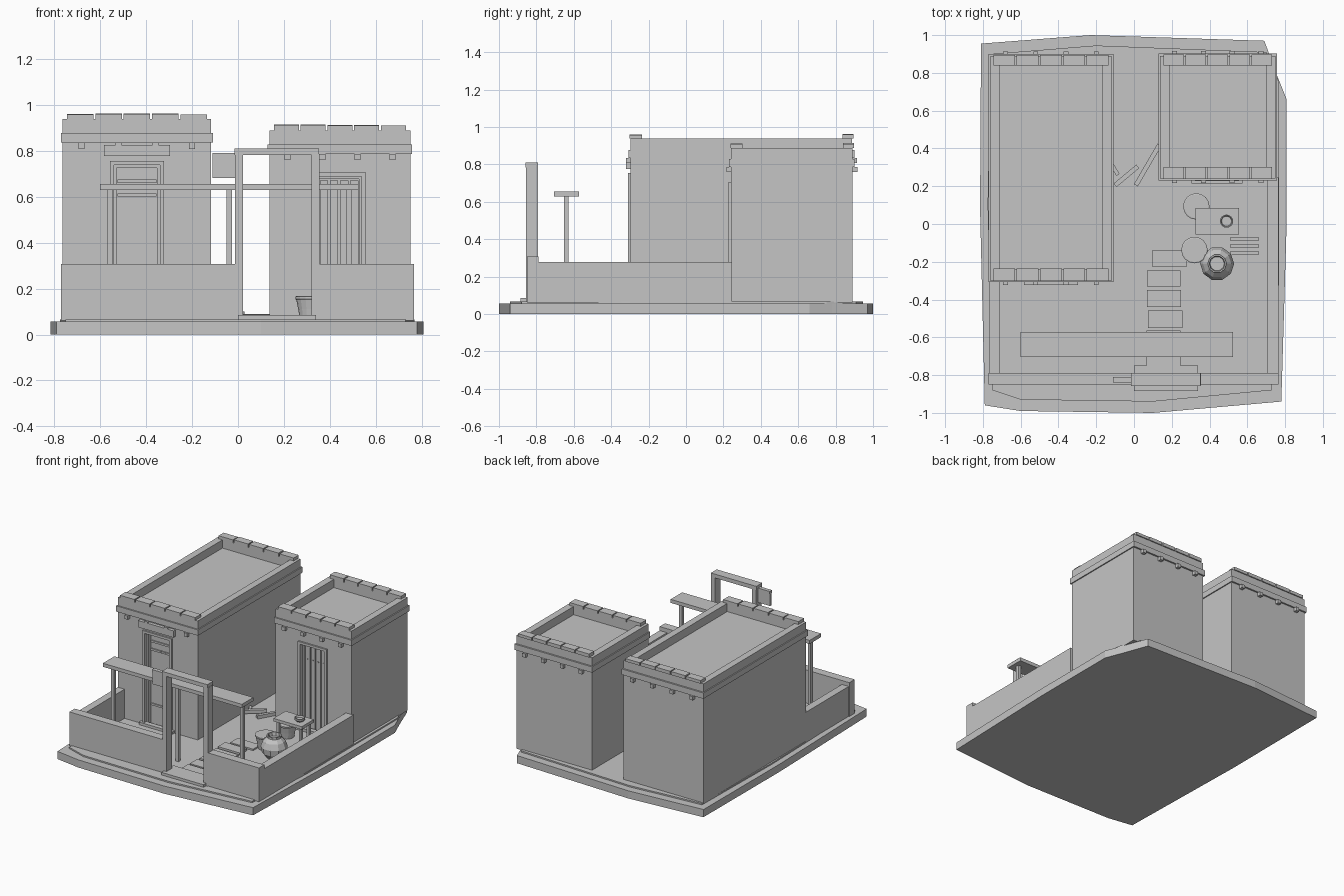
import bpy, bmesh, math, random
from mathutils import Matrix

if "Cube" in bpy.data.objects:
    bpy.data.objects.remove(bpy.data.objects["Cube"])

random.seed(4)
clay = bpy.data.materials.new("light grey")
clay.diffuse_color = (0.56, 0.56, 0.56, 1)
clay.use_nodes = True
clay.node_tree.nodes["Principled BSDF"].inputs["Base Color"].default_value = clay.diffuse_color


def finish(name, bm):
    bmesh.ops.recalc_face_normals(bm, faces=bm.faces[:])
    mesh = bpy.data.meshes.new(name)
    bm.to_mesh(mesh)
    bm.free()
    mesh.materials.append(clay)
    ob = bpy.data.objects.new(name, mesh)
    bpy.context.collection.objects.link(ob)
    return ob


def boxes(name, items, turn=0.0):
    """One object from boxes given as x0, x1, y0, y1, z0, z1; turn is about each centre."""
    bm = bmesh.new()
    for x0, x1, y0, y1, z0, z1 in items:
        place = Matrix.Translation(((x0 + x1) / 2, (y0 + y1) / 2, (z0 + z1) / 2))
        scale = Matrix.Diagonal((x1 - x0, y1 - y0, z1 - z0, 1))
        bmesh.ops.create_cube(bm, size=1, matrix=place @ Matrix.Rotation(turn, 4, "Z") @ scale)
    return finish(name, bm)


def slab(name, outline, z0, z1):
    bm = bmesh.new()
    face = bm.faces.new([bm.verts.new((x, y, z0)) for x, y in outline])
    up = bmesh.ops.extrude_face_region(bm, geom=[face])["geom"]
    bmesh.ops.translate(bm, vec=(0, 0, z1 - z0),
                        verts=[v for v in up if isinstance(v, bmesh.types.BMVert)])
    # the starting face stays as the underside
    if not any(f.is_valid and all(abs(v.co.z - z0) < 1e-6 for v in f.verts) for f in bm.faces):
        bm.faces.new([v for v in bm.verts if abs(v.co.z - z0) < 1e-6])
    return finish(name, bm)


def lathe(name, cx, cy, profile, sides):
    """Turned part from (radius, z) pairs, closed at both ends."""
    bm = bmesh.new()
    rings = []
    for r, z in profile:
        rings.append([bm.verts.new((cx + r * math.cos(2 * math.pi * i / sides),
                                    cy + r * math.sin(2 * math.pi * i / sides), z))
                      for i in range(sides)])
    for a, b in zip(rings, rings[1:]):
        for i in range(sides):
            j = (i + 1) % sides
            bm.faces.new((a[i], a[j], b[j], b[i]))
    bm.faces.new(rings[0])
    bm.faces.new(rings[-1])
    return finish(name, bm)


def beam(name, p, q, width, z0, z1):
    """Flat plank lying between two ground points."""
    mx, my = (p[0] + q[0]) / 2, (p[1] + q[1]) / 2
    length = math.dist(p, q)
    return boxes(name, [(mx - length / 2, mx + length / 2, my - width / 2, my + width / 2, z0, z1)],
                 math.atan2(q[1] - p[1], q[0] - p[0]))


def house(tag, x0, x1, y0, y1, top):
    roof, cornice = top - 0.06, top - 0.102
    walls = boxes(tag + "_house_walls", [(x0, x1, y0, y1, 0.06, roof)])
    boxes(tag + "_house_cornice", [(x0 - .008, x1 + .008, y0 - .01, y1 + .012, cornice, roof)])
    t = 0.05
    boxes(tag + "_house_parapet", [
        (x0, x0 + t, y0, y1, roof, top), (x1 - t, x1, y0, y1, roof, top),
        (x0 + t, x1 - t, y0, y0 + .06, roof, top), (x0 + t, x1 - t, y1 - .05, y1, roof, top)])
    # five coping bricks and four beam ends on the front and back
    step = (x1 - x0 - 0.03) / 5
    bricks, ends = [], []
    for ya, yb in ((y0 - .003, y0 + .062), (y1 - .05, y1 + .008)):
        for i in range(5):
            a = x0 + 0.015 + i * step
            bricks.append((a + .004, a + step - .004, ya, yb, top, top + random.uniform(.02, .026)))
    for i in range(4):
        px = (x0 + x1) / 2 + (i - 1.5) * (x1 - x0) * 0.248
        for ya, yb in ((y0 - .024, y0 + .02), (y1 - .02, y1 + .026)):
            ends.append((px - .013, px + .013, ya, yb, cornice - .027, cornice))
    boxes(tag + "_house_coping", bricks)
    boxes(tag + "_house_beam_ends", ends)
    return walls


def door(tag, walls, cx, y, half, top, depth):
    """Doorway cut into the wall, with a proud frame, a stepped inner frame and a sunk panel."""
    hole = half - .018
    cutter = boxes(tag + "_doorway_cutter", [(cx - hole, cx + hole, y - .1, y + depth, .05, top - .018)])
    cutter.hide_render = True
    cutter.hide_viewport = True
    cut = walls.modifiers.new("doorway", "BOOLEAN")
    cut.operation, cut.object, cut.solver = "DIFFERENCE", cutter, "EXACT"

    def surround(name, h, w, zt, y0, y1):
        boxes(name, [(cx - h, cx - h + w, y0, y1, 0.06, zt), (cx + h - w, cx + h, y0, y1, 0.06, zt),
                     (cx - h + w, cx + h - w, y0, y1, zt - w, zt)])
    surround(tag + "_door_frame", half, 0.018, top, y - .012, y + .005)
    surround(tag + "_door_inner_frame", hole, 0.012, top - .018, y + .015, y + depth)
    boxes(tag + "_door_step", [(cx - .135, cx + .135, y - .026, y + .01, 0.06, 0.085)])


# ground in two uneven layers
slab("ground_base", [(-.79, -.96), (-.6, -.99), (.1, -1), (.78, -.94), (.808, 0), (.808, .66),
                     (.76, .78), (.69, .97), (-.23, 1), (-.81, .955), (-.815, .08)], 0, .056)
slab("ground_top", [(-.75, -.88), (-.6, -.93), (.1, -.94), (.73, -.88), (.768, -.3), (.768, .75),
                    (.7, .91), (-.2, .945), (-.76, .9), (-.775, .1)], .05, .066)

# houses
left_walls = house("left", -.763, -.117, -.298, .888, .937)
right_walls = house("right", .137, .75, .24, .89, .888)

# left door with canopy, rails and studs
door("left", left_walls, -.44, -.298, .118, .755, .045)
boxes("left_door_canopy", [(-.583, -.297, -.322, -.28, .776, .825)])
boxes("left_door_rails", [(-.525, -.355, -.261, -.25, z, z + .014) for z in (.2, .6, .66)])
boxes("left_door_studs", [(-.515 + .036 * i, -.508 + .036 * i, -.265, -.255, .61, .617) for i in range(5)])

# right door with upright slats
door("right", right_walls, .44, .24, .116, .706, .045)
boxes("right_door_slats", [(.356 + .044 * i, .392 + .044 * i, .27, .287, .07, .67) for i in range(4)])
boxes("right_door_studs", [(.37 + .044 * i, .377 + .044 * i, .266, .275, .57, .577) for i in range(4)])

# yard walls
boxes("front_wall", [(-.77, -.012, -.85, -.788, .06, .308), (.35, .765, -.85, -.788, .06, .308)])
boxes("side_walls", [(-.765, -.71, -.79, -.29, .06, .279), (.705, .765, -.79, .245, .06, .279)])

# gate
boxes("gate_posts", [(x, x + .035, -.855, -.792, .06, .785) for x in (-.014, .319)])
boxes("gate_lintel", [(-.016, .352, -.858, -.79, .782, .81)])
boxes("gate_step", [(0, .34, -.885, -.75, .06, .085)])
boxes("gate_sign", [(-.11, -.012, -.833, -.815, .682, .77)])
boxes("gate_sign_bar", [(-.11, -.012, -.838, -.81, .77, .79)])

# shade beam on three posts
boxes("shade_beam", [(-.6, .525, -.705, -.572, .628, .654)])
boxes("shade_posts", [(x - .012, x + .012, -.652, -.628, .06, .63) for x in (-.558, -.038, .483)])

# stepping stones
boxes("path_stones", [(.095, .28, -.225, -.14, .06, .077), (.068, .245, -.33, -.245, .06, .08),
                      (.07, .25, -.44, -.35, .06, .077), (.075, .258, -.55, -.458, .06, .08),
                      (.065, .245, -.65, -.565, .06, .077), (.065, .245, -.755, -.67, .06, .08)])

# table, bowl, tapered stools and faceted jar
boxes("table_top", [(.325, .555, -.055, .085, .228, .25)])
boxes("table_legs", [(x, x + .02, y, y + .02, .06, .23) for x in (.34, .52) for y in (-.04, .05)])
lathe("bowl", .49, .015, [(.025, .25), (.035, .262), (.035, .275), (.03, .275), (.026, .262)], 16)
for i, (x, y) in enumerate(((.33, .093), (.32, -.138))):
    lathe("stool_%d" % (i + 1), x, y, [(.05, .06), (.058, .11), (.066, .15), (.07, .155),
                                       (.07, .165), (.064, .168)], 16)
lathe("jar", .44, -.21, [(.055, .06), (.085, .1), (.09, .14), (.075, .18), (.05, .205),
                         (.05, .22), (.042, .22), (.038, .195)], 10)

# firewood and loose planks
boxes("firewood", [(.51, .66, y - .011, y + .011, .06, .085) for y in (-.08, -.117, -.153)])
beam("loose_plank_1", (-.1, .205), (.02, .305), .024, .075, .1)
beam("loose_plank_2", (.01, .205), (.135, .42), .024, .065, .09)
beam("loose_plank_3", (-.115, .31), (-.085, .26), .02, .065, .085)
